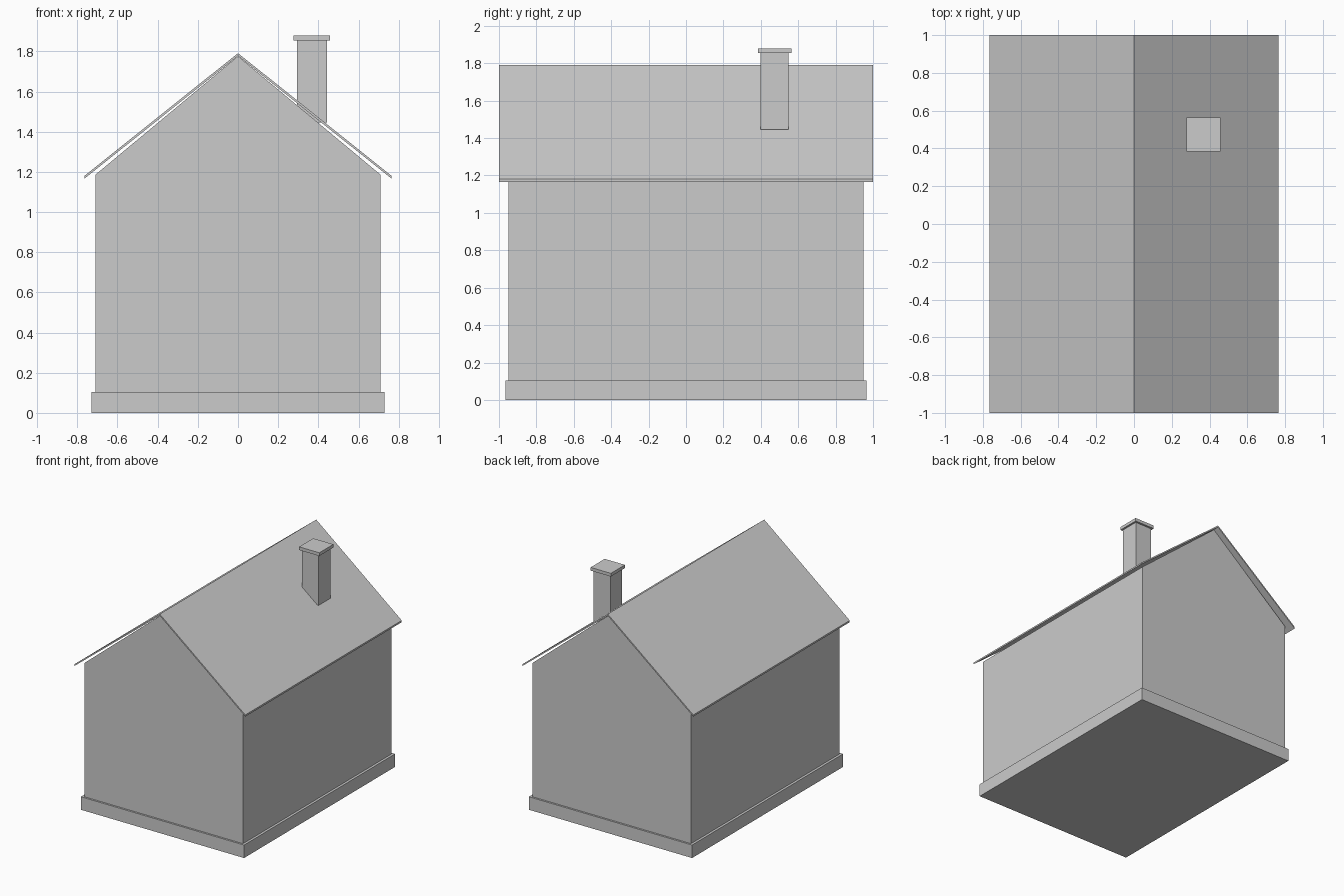
import bpy

if "Cube" in bpy.data.objects:
    bpy.data.objects.remove(bpy.data.objects["Cube"])

grey = bpy.data.materials.new("plain_grey")
grey.diffuse_color = (0.6, 0.6, 0.6, 1)
grey.use_nodes = True
grey.node_tree.nodes["Principled BSDF"].inputs["Base Color"].default_value = grey.diffuse_color


def make(name, verts, faces):
    mesh = bpy.data.meshes.new(name)
    mesh.from_pydata(verts, [], faces)
    mesh.materials.append(grey)
    obj = bpy.data.objects.new(name, mesh)
    bpy.context.collection.objects.link(obj)
    return obj


def prism(name, profile, y0, y1):
    """Extrude an x-z profile (counter-clockwise from the front) along y."""
    n = len(profile)
    verts = [(x, y, z) for y in (y0, y1) for x, z in profile]
    faces = [tuple(range(n)), tuple(reversed(range(n, 2 * n)))]
    faces += [(i, i + n, (i + 1) % n + n, (i + 1) % n) for i in range(n)]
    return make(name, verts, faces)


def box(name, x0, x1, y0, y1, z0, z1):
    return prism(name, [(x0, z0), (x1, z0), (x1, z1), (x0, z1)], y0, y1)


# Plinth under the walls
box("foundation", -0.73, 0.73, -0.965, 0.965, 0, 0.105)

# Gabled house body
prism("walls", [(-0.71, 0.1), (0.71, 0.1), (0.71, 1.186), (0, 1.776), (-0.71, 1.186)],
      -0.95, 0.95)

# Thin pitched roof with overhanging eaves
prism("roof", [(-0.765, 1.18), (-0.765, 1.166), (0, 1.777), (0.765, 1.166),
               (0.765, 1.18), (0, 1.791)], -1, 1)

# Chimney stack and cap on the right slope
box("chimney", 0.293, 0.443, 0.397, 0.549, 1.446, 1.854)
box("chimney_cap", 0.277, 0.458, 0.385, 0.565, 1.854, 1.88)
